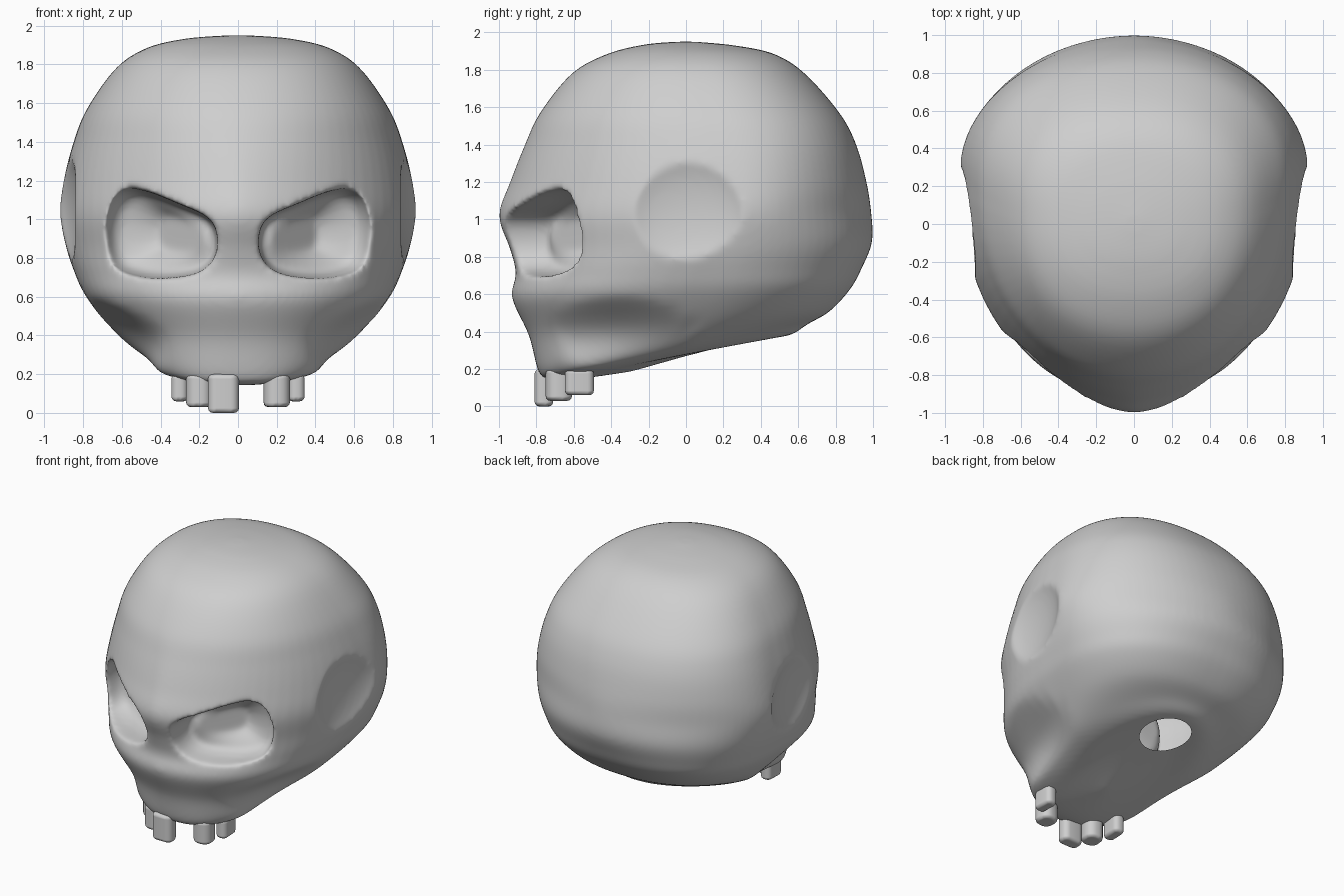
import bpy, bmesh, math
from mathutils import Matrix

cube = bpy.data.objects.get("Cube")
if cube:
    bpy.data.objects.remove(cube)

bone = bpy.data.materials.new("bone_grey")
bone.use_nodes = True
bone.diffuse_color = (0.62, 0.62, 0.62, 1)
bone.node_tree.nodes["Principled BSDF"].inputs["Base Color"].default_value = (0.62, 0.62, 0.62, 1)


def spline(points, steps, closed=False):
    """Smooth curve through tuples of any length."""
    n = len(points)
    pick = (lambda i: points[i % n]) if closed else (lambda i: points[max(0, min(n - 1, i))])
    out = []
    for i in range(n if closed else n - 1):
        quad = [pick(i + k) for k in (-1, 0, 1, 2)]
        for s in range(steps):
            t = s / steps
            out.append([b + 0.5 * t * (c - a + t * (2 * a - 5 * b + 4 * c - d + t * (3 * (b - c) + d - a)))
                        for a, b, c, d in zip(*quad)])
    if not closed:
        out.append(list(points[-1]))
    return out


def finish(name, bm):
    bmesh.ops.recalc_face_normals(bm, faces=bm.faces)
    mesh = bpy.data.meshes.new(name)
    bm.to_mesh(mesh)
    bm.free()
    mesh.materials.append(bone)
    obj = bpy.data.objects.new(name, mesh)
    bpy.context.collection.objects.link(obj)
    return obj


def loft(name, loops):
    bm = bmesh.new()
    rows = [[bm.verts.new(p) for p in loop] for loop in loops]
    n = len(rows[0])
    for a, b in zip(rows, rows[1:]):
        for i in range(n):
            j = (i + 1) % n
            bm.faces.new((a[i], a[j], b[j], b[i]))
    bm.faces.new(rows[0])
    bm.faces.new(rows[-1])
    return finish(name, bm)


def cut(obj, cutter):
    cutter.hide_render = True
    mod = obj.modifiers.new("cut", 'BOOLEAN')
    mod.operation = 'DIFFERENCE'
    mod.object = cutter


def bake(obj):
    bpy.context.view_layer.update()
    deps = bpy.context.evaluated_depsgraph_get()
    mesh = bpy.data.meshes.new_from_object(obj.evaluated_get(deps))
    obj.modifiers.clear()
    obj.data = mesh
    mesh.materials.clear()
    mesh.materials.append(bone)


# Skull rings: front y, front z, back y, back z, half width, y of widest point,
# front roundness in x and in y, back roundness
rings = [
    (-.30, .185, .00, .27, .05, -.12, 2, 2, 2),
    (-.60, .145, .35, .355, .24, -.12, 2.3, 2.3, 2),
    (-.74, .15, .55, .38, .41, -.10, 2.4, 2.4, 2),
    (-.79, .19, .65, .44, .54, -.02, 2.3, 2.4, 2.15),
    (-.84, .38, .77, .51, .67, .10, 2.1, 2.4, 2.35),
    (-.93, .58, .88, .63, .79, .17, 1.9, 2.9, 2.35),
    (-.91, .71, .94, .74, .845, .22, 1.85, 2.9, 2.2),
    (-.94, .84, .995, .88, .89, .28, 1.7, 2.7, 2),
    (-1.0, 1.02, .99, 1.04, .92, .30, 1.55, 2.6, 1.87),
    (-.94, 1.20, .965, 1.20, .90, .28, 1.65, 2.5, 2),
    (-.865, 1.39, .91, 1.40, .85, .24, 1.8, 2.4, 2.15),
    (-.78, 1.57, .82, 1.57, .78, .18, 1.95, 2.35, 2.25),
    (-.61, 1.78, .635, 1.78, .63, .10, 2.1, 2.3, 2.3),
    (-.42, 1.885, .47, 1.885, .47, .05, 2.2, 2.3, 2.3),
    (-.22, 1.935, .26, 1.93, .27, .02, 2.2, 2.2, 2.2),
    (-.05, 1.95, .05, 1.95, .05, .00, 2, 2, 2),
]


def ring_points(yf, zf, yb, zb, w, yw, px, py, pb, n=80):
    pts = []
    for i in range(n):
        a = math.tau * i / n
        c, s = math.cos(a), math.sin(a)
        ex, ey, reach = (2 / px, 2 / py, yw - yf) if s < 0 else (2 / pb, 2 / pb, yb - yw)
        x = math.copysign(w * abs(c) ** ex, c)
        y = yw + reach * math.copysign(abs(s) ** ey, s)
        z = zf + (zb - zf) * (y - yf) / (yb - yf)
        # Hollow under the cheekbone
        d = math.hypot((y + .36) / .42, (z - .38) / .22)
        if d < 1 and abs(x) > .3:
            fall = (1 - d * d) ** 1.5 * min(1, (abs(x) - .3) / .15)
            x -= math.copysign(.085 * fall, x)
        pts.append((x, y, z))
    return pts


skull = loft("skull", [ring_points(*r) for r in spline(rings, 5)])
cutters = []

# Eye sockets: walls lean in toward a floor that follows the curve of the face
eye = [(.145, 1.0), (.32, 1.085), (.47, 1.145), (.57, 1.16), (.64, 1.12), (.68, 1.03), (.69, .92),
       (.67, .8), (.61, .73), (.45, .695), (.25, .71), (.145, .765), (.105, .87)]
outline = spline(eye, 4, closed=True)
depths = [(1, -1.3, 0), (1, -.78, .45), (.97, -.68, .45), (.9, -.62, .45),
          (.82, -.595, .45), (.4, -.59, .45)]
for side in (1, -1):
    loops = [[(side * (.22 + s * (x - .22)), y + tilt * (x - .4), .92 + s * (z - .92))
              for x, z in outline] for s, y, tilt in depths]
    cutters.append(loft("eye_cutter", loops))

# Temple dents
for side in (1, -1):
    bm = bmesh.new()
    place = (Matrix.Translation((side * .935, .005, 1.045))
             @ Matrix.Rotation(math.radians(-7 * side), 4, 'Z')
             @ Matrix.Diagonal((.11, .335, .345, 1)))
    bmesh.ops.create_uvsphere(bm, u_segments=40, v_segments=24, radius=1, matrix=place)
    cutters.append(finish("temple_cutter", bm))

for c in cutters:
    cut(skull, c)

# Soften all rims into one continuous surface
remesh = skull.modifiers.new("remesh", 'REMESH')
remesh.mode = 'VOXEL'
remesh.voxel_size = .015
soft = skull.modifiers.new("soften", 'SMOOTH')
soft.factor = .5
soft.iterations = 14
bake(skull)

# Opening in the base, leaving an open shell
hole_y, hole_r = .33, .175
bm = bmesh.new()
bmesh.ops.create_cone(bm, cap_ends=True, segments=48, radius1=hole_r, radius2=hole_r, depth=.5,
                      matrix=Matrix.Translation((0, hole_y, .3)))
cutters.append(finish("base_cutter", bm))
cut(skull, cutters[-1])
bake(skull)
bm = bmesh.new()
bm.from_mesh(skull.data)
inside = []
for f in bm.faces:
    c = f.calc_center_median()
    if c.z < .7 and math.hypot(c.x, c.y - hole_y) < hole_r + .0001:
        inside.append(f)
bmesh.ops.delete(bm, geom=inside, context='FACES')
for f in bm.faces:
    f.smooth = True
bm.to_mesh(skull.data)
bm.free()
for c in cutters:
    bpy.data.objects.remove(c)


# Teeth: rounded blocks, with one front tooth missing
def tooth(name, centre, size, yaw):
    bm = bmesh.new()
    bmesh.ops.create_cube(bm, size=1, matrix=Matrix.Translation(centre)
                          @ Matrix.Rotation(yaw, 4, 'Z') @ Matrix.Diagonal((*size, 1)))
    upright = [e for e in bm.edges if abs(e.verts[0].co.z - e.verts[1].co.z) > .05]
    bmesh.ops.bevel(bm, geom=upright, offset=min(size) * .42, segments=5, profile=.5, affect='EDGES')
    for f in bm.faces:
        f.smooth = True
    obj = finish(name, bm)
    bevel = obj.modifiers.new("round", 'BEVEL')
    bevel.width = .025
    bevel.segments = 3
    bevel.harden_normals = True


tooth("front_tooth", (-.075, -.76, .1), (.16, .1, .2), 0)
for side, label in ((1, "left"), (-1, "right")):
    tooth(label + "_middle_tooth", (side * .2, -.68, .115), (.135, .14, .17), side * .08)
    tooth(label + "_back_tooth", (side * .3, -.57, .13), (.085, .155, .14), side * .05)
